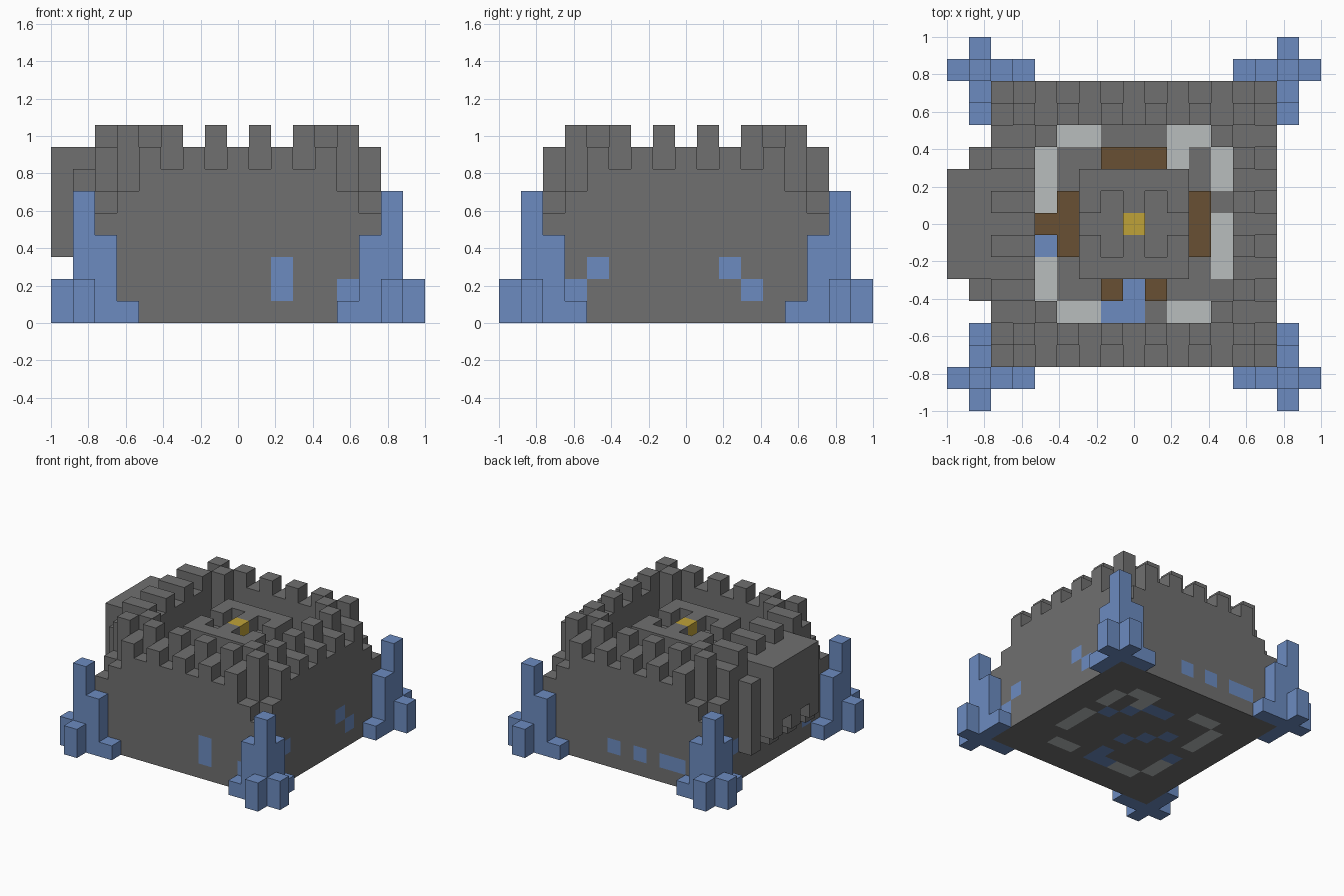
import bpy, bmesh
from mathutils import Vector

if "Cube" in bpy.data.objects:
    bpy.data.objects.remove(bpy.data.objects["Cube"])

U = 2 / 17  # edge of one block


def material(name, rgb):
    m = bpy.data.materials.new(name)
    m.use_nodes = True
    m.diffuse_color = (*rgb, 1)
    m.node_tree.nodes["Principled BSDF"].inputs["Base Color"].default_value = (*rgb, 1)
    return m


STONE, BLUE, PALE, WOOD, GOLD = range(5)
MATS = [material("stone grey", (0.16, 0.16, 0.16)),
        material("crystal blue", (0.15, 0.26, 0.53)),
        material("pale stone", (0.48, 0.51, 0.51)),
        material("wood brown", (0.14, 0.08, 0.033)),
        material("gold", (0.52, 0.36, 0.04))]
DIRS = [Vector(d) for d in ((1, 0, 0), (-1, 0, 0), (0, 1, 0), (0, -1, 0), (0, 0, 1), (0, 0, -1))]


def build(name, cells):
    """Skin a set of blocks {(x, y, layer): material} with its outer faces only."""
    bm = bmesh.new()
    for cell, mat in cells.items():
        centre = Vector(cell) + Vector((0, 0, 0.5))
        for d in DIRS:
            if tuple(int(a + b) for a, b in zip(cell, d)) in cells:
                continue
            s = Vector((d.y, d.z, d.x))
            t = d.cross(s)
            corners = [centre + (d + s * a + t * b) / 2
                       for a, b in ((-1, -1), (1, -1), (1, 1), (-1, 1))]
            face = bm.faces.new([bm.verts.new(c * U) for c in corners])
            face.material_index = mat
    bmesh.ops.remove_doubles(bm, verts=bm.verts, dist=0.001)
    mesh = bpy.data.meshes.new(name)
    bm.to_mesh(mesh)
    bm.free()
    for m in MATS:
        mesh.materials.append(m)
    bpy.context.collection.objects.link(bpy.data.objects.new(name, mesh))


def column(cells, x, y, bottom, top, mat=STONE):
    for z in range(bottom, top):
        cells[x, y, z] = mat


def square(r):
    return [(x, y) for x in range(-r, r + 1) for y in range(-r, r + 1)]


# Curtain walls: two rings with staggered battlements and stepped corners
def wall_top(x, y):
    far, near = max(abs(x), abs(y)), min(abs(x), abs(y))
    if x == -6 and near <= 3:
        return 9 if near % 2 else 8
    if far == 6:
        return {6: 5, 5: 6}.get(near, 7 if near % 2 else 8)
    return 9 if near % 2 else 8


walls = {}
for x, y in square(6):
    if max(abs(x), abs(y)) > 4:
        column(walls, x, y, 0, wall_top(x, y))
    elif abs(x) == abs(y) == 4:
        column(walls, x, y, 0, 9)  # inner corner pillars

# Crystal blocks set into the walls
front_gems = [(2, 1), (2, 2), (5, 1)]
back_gems = [(1, 1), (-1, 1), (-3, 1), (-4, 1)]
right_gems = [(-4, 2), (-5, 1), (2, 2), (3, 1)]
left_gems = [(4, 2), (2, 2), (-4, 1)]
for side, gems in ((-6, front_gems), (6, back_gems)):
    for x, z in gems:
        walls[x, side, z] = BLUE
for side, gems in ((6, right_gems), (-6, left_gems)):
    for y, z in gems:
        walls[side, y, z] = BLUE
build("curtain_walls", walls)

# Courtyard floor with a mosaic
floor = {(x, y, 0): STONE for x, y in square(4) if (x, y, 0) not in walls}
for x in (-3, -2, 2, 3):
    floor[x, 4, 0] = floor[x, -4, 0] = PALE
for y in (-3, -2, 1, 2, 3):
    floor[-4, y, 0] = PALE
for y in (-2, -1, 0, 2, 3):
    floor[4, y, 0] = PALE
floor[2, 3, 0] = PALE
for x, y in ((-1, -4), (0, -4), (0, -3), (-4, -1), (0, 3), (1, 3), (3, 1),
             (2, 2), (-1, 0), (0, -1), (-2, 1)):
    floor[x, y, 0] = BLUE
build("courtyard_floor", floor)

# Central keep with a slotted roof
keep = {}
for x, y in square(2):
    slot = (abs(x) == 1 and abs(y) <= 1) or (abs(x) == 2 and y == 0)
    column(keep, x, y, 1, 7 if slot else 8)
keep[0, 0, 7] = GOLD
build("keep", keep)

# Wooden steps around the keep
steps = {(-4, 0, 1): WOOD}
for i in (-1, 0, 1):
    for x, y in ((3, i), (-3, i), (i, 3), (i, -3)):
        if (x, y) != (0, -3):
            steps[x, y, 1] = WOOD
build("wooden_steps", steps)

# Balcony overhanging the right wall, with a toothed underside
balcony = {}
for y in range(-3, 4):
    column(balcony, -7, y, 2 if y % 2 else 3, 7 if abs(y) == 3 else 8)
    if abs(y) < 3:
        column(balcony, -8, y, 4 if y % 2 else 3, 8)
build("balcony", balcony)

# Crystal buttresses at the four corners
for sx, side in ((1, "left"), (-1, "right")):
    for sy, end in ((-1, "front"), (1, "back")):
        buttress = {}
        for i, height in ((5, 1), (6, 4), (7, 6), (8, 2)):
            column(buttress, sx * i, sy * 7, 0, height, BLUE)
            column(buttress, sx * 7, sy * i, 0, height, BLUE)
        build(f"{end}_{side}_buttress", buttress)
